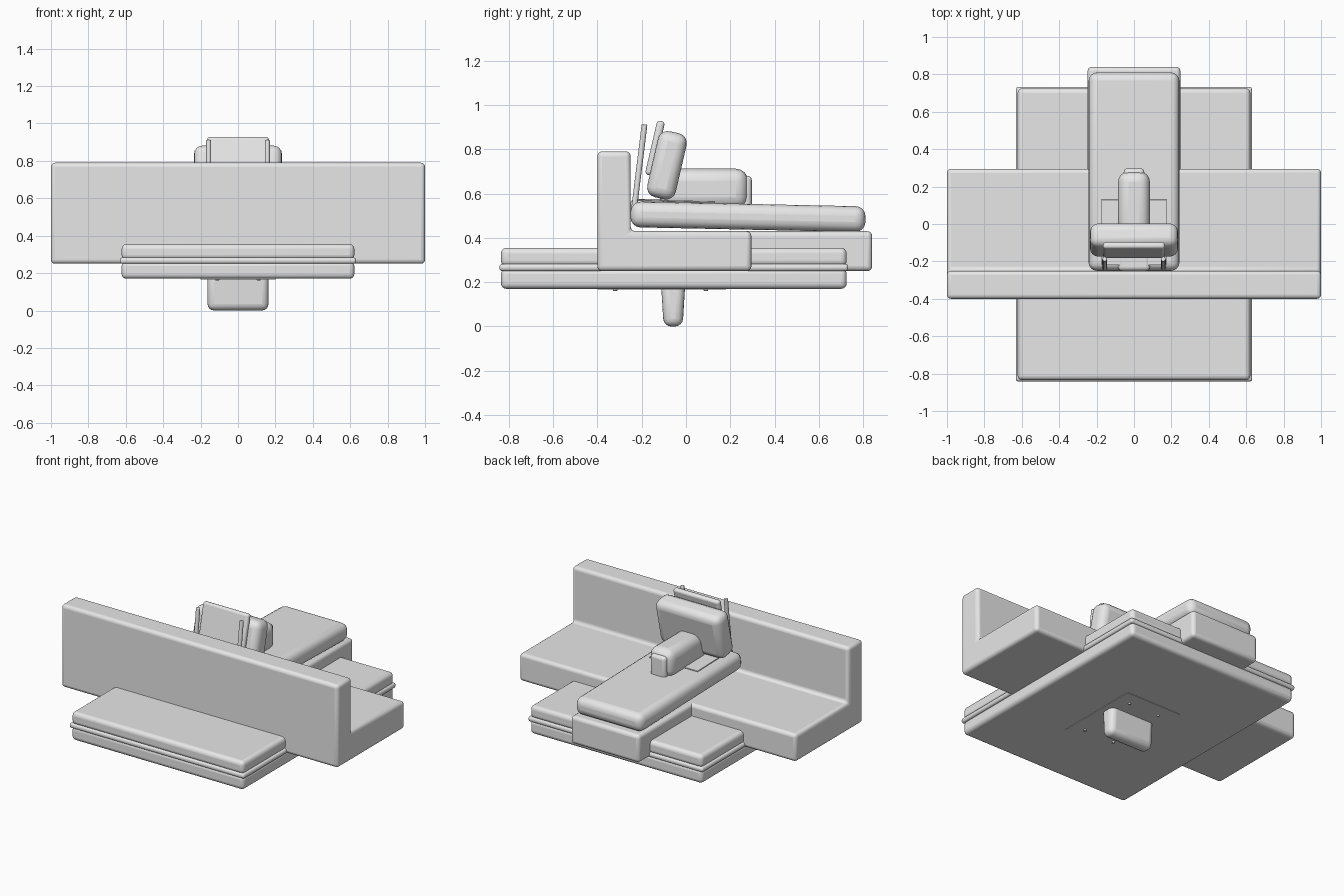
import bpy, bmesh
from math import radians
from mathutils import Vector, Matrix

if "Cube" in bpy.data.objects:
    bpy.data.objects.remove(bpy.data.objects["Cube"])

grey = bpy.data.materials.new("light grey")
grey.use_nodes = True
grey.diffuse_color = (0.8, 0.8, 0.8, 1)
grey.node_tree.nodes["Principled BSDF"].inputs["Base Color"].default_value = (0.8, 0.8, 0.8, 1)


def finish(name, bm, bevel=0, segments=4):
    """Turn a bmesh into a smooth-shaded object with rounded edges."""
    bmesh.ops.recalc_face_normals(bm, faces=bm.faces)
    mesh = bpy.data.meshes.new(name)
    bm.to_mesh(mesh)
    bm.free()
    mesh.materials.append(grey)
    obj = bpy.data.objects.new(name, mesh)
    bpy.context.collection.objects.link(obj)
    if bevel:
        mod = obj.modifiers.new("rounding", "BEVEL")
        mod.width = bevel
        mod.segments = segments
        mod.limit_method = "ANGLE"
    bpy.ops.object.select_all(action="DESELECT")
    obj.select_set(True)
    bpy.context.view_layer.objects.active = obj
    bpy.ops.object.shade_smooth_by_angle(angle=radians(40))
    return obj


def box(name, x, y, z, bevel=0, tilt=0, taper=1):
    """Rounded box from ranges; tilt leans it about x, taper narrows its bottom."""
    lo, hi = Vector((x[0], y[0], z[0])), Vector((x[1], y[1], z[1]))
    bm = bmesh.new()
    bmesh.ops.create_cube(bm, size=1)
    for v in bm.verts:
        if v.co.z < 0:
            v.co.y *= taper
        v.co = Vector(a * b for a, b in zip(v.co, hi - lo))
    turn = Matrix.Rotation(radians(tilt), 4, "X")
    bmesh.ops.transform(bm, matrix=Matrix.Translation((lo + hi) / 2) @ turn, verts=bm.verts)
    return finish(name, bm, bevel)


def rod(name, start, end, radius):
    start, end = Vector(start), Vector(end)
    axis = end - start
    bm = bmesh.new()
    bmesh.ops.create_cone(bm, cap_ends=True, segments=16, radius1=radius,
                          radius2=radius, depth=axis.length)
    turn = axis.to_track_quat("Z", "Y").to_matrix().to_4x4()
    bmesh.ops.transform(bm, matrix=Matrix.Translation((start + end) / 2) @ turn, verts=bm.verts)
    return finish(name, bm, radius * 0.3, 2)


# Wide bench: L-shaped profile swept across x
bm = bmesh.new()
profile = [(-0.4, 0.25), (0.295, 0.25), (0.295, 0.43), (-0.25, 0.43), (-0.25, 0.79), (-0.4, 0.79)]
face = bm.faces.new([bm.verts.new((-1, y, z)) for y, z in profile])
swept = bmesh.ops.extrude_face_region(bm, geom=[face])["geom"]
bmesh.ops.translate(bm, vec=(2, 0, 0), verts=[g for g in swept if isinstance(g, bmesh.types.BMVert)])
finish("bench_seat_and_back", bm, 0.022)

# Chaise base and its soft cushion
box("chaise_base", (-0.248, 0.248), (-0.3, 0.84), (0.25, 0.43), 0.022)
box("chaise_cushion", (-0.243, 0.243), (-0.25, 0.81), (0.437, 0.553), 0.045, tilt=-1.2)

# Mattress slab: two halves with piping around the seam
box("slab_lower", (-0.622, 0.622), (-0.835, 0.725), (0.17, 0.262), 0.025)
box("slab_upper", (-0.622, 0.622), (-0.835, 0.725), (0.272, 0.355), 0.025)
box("slab_piping", (-0.632, 0.632), (-0.842, 0.732), (0.25, 0.283), 0.014)

# Tilted headrest cushion with its plate and rods
box("headrest", (-0.235, 0.235), (-0.152, -0.02), (0.575, 0.88), 0.045, tilt=-13)
box("headrest_plate", (-0.165, 0.165), (-0.158, -0.122), (0.68, 0.93), 0.015, tilt=-13)
for side, name in ((1, "left"), (-1, "right")):
    rod("headrest_rod_" + name, (side * 0.157, -0.238, 0.5), (side * 0.157, -0.187, 0.912), 0.013)

# Bolster with its end cap, front block and mounting plate
box("bolster", (-0.085, 0.085), (-0.12, 0.28), (0.53, 0.712), 0.055)
box("bolster_cap", (-0.055, 0.055), (0.2, 0.297), (0.52, 0.68), 0.02)
box("bolster_front_block", (-0.085, 0.085), (-0.25, -0.1), (0.5, 0.575), 0.02)
box("mounting_plate", (-0.175, 0.175), (-0.22, 0.13), (0.562, 0.569), 0.002, tilt=-1.2)

# Central foot, underside plate and rivets
box("foot", (-0.163, 0.163), (-0.113, -0.003), (0, 0.2), 0.035, taper=0.78)
box("underside_plate", (-0.2, 0.2), (-0.4, 0.18), (0.167, 0.173))
for x in (-0.11, 0.11):
    for y in (-0.32, 0.09):
        rod("underside_rivet", (x, y, 0.175), (x, y, 0.16), 0.01)
